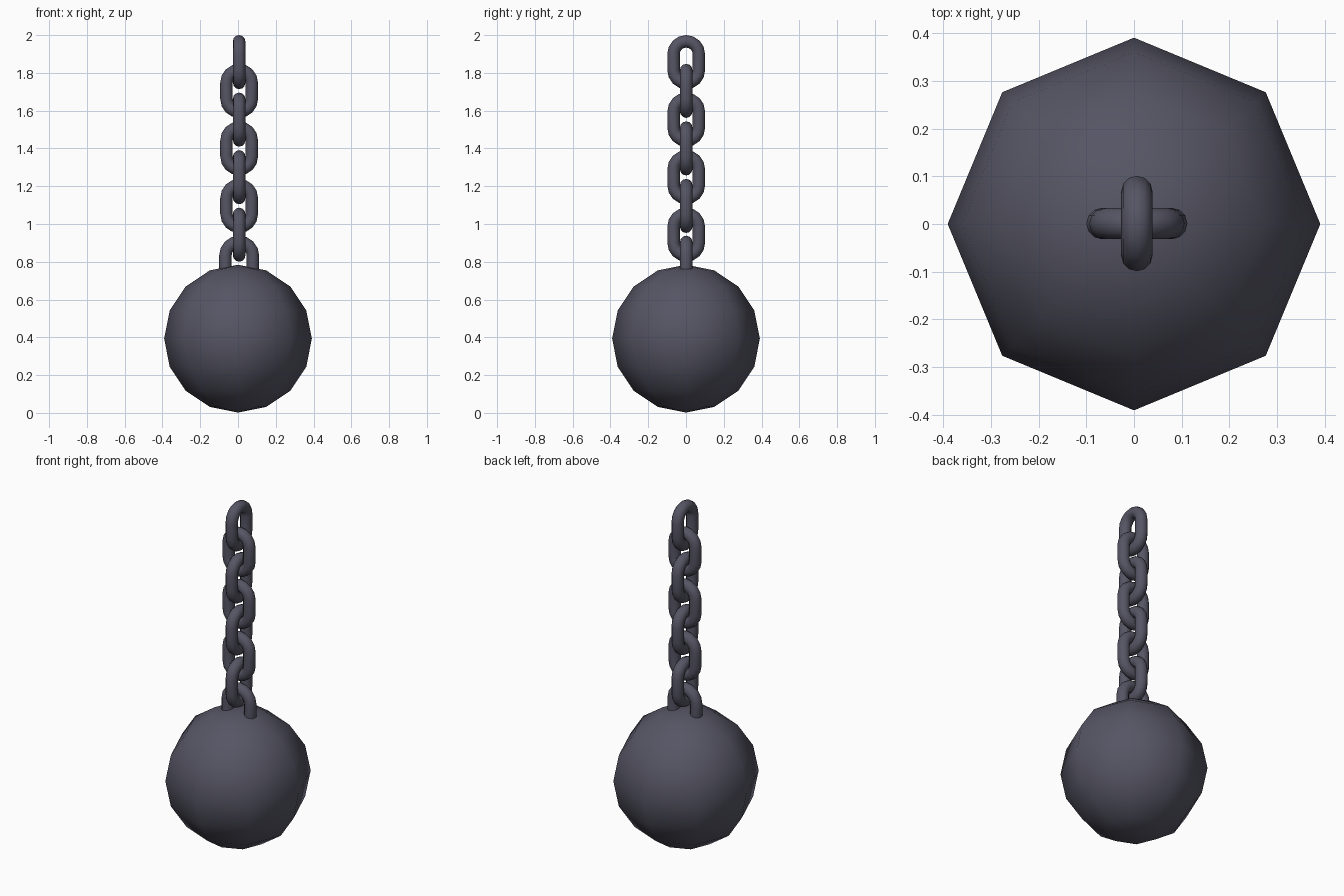
import bpy, math
from mathutils import Vector

if "Cube" in bpy.data.objects:
    bpy.data.objects.remove(bpy.data.objects["Cube"])

iron = bpy.data.materials.new("dark iron")
iron.diffuse_color = (0.092, 0.09, 0.127, 1)
iron.use_nodes = True
iron.node_tree.nodes["Principled BSDF"].inputs["Base Color"].default_value = iron.diffuse_color

TUBE = 0.033      # radius of the link wire
BEND = 0.067      # radius of the rounded link ends
HALF = 0.043      # half length of the straight sides
PITCH = 0.1523    # distance from link to link


def finish(obj):
    obj.data.materials.append(iron)
    for p in obj.data.polygons:
        p.use_smooth = True


def link(name, z, along_x, half=HALF, bend=BEND, arc=8, sides=12):
    # sweep a round section around a stadium-shaped path
    verts, faces = [], []
    path = []
    for end in (0, 1):
        for i in range(arc + 1):
            a = math.pi * (end + i / arc)
            out = Vector((math.cos(a), 0, math.sin(a)))
            path.append((out * bend + Vector((0, 0, half if end == 0 else -half)), out))
    for centre, out in path:
        for j in range(sides):
            t = 2 * math.pi * j / sides
            p = centre + out * (TUBE * math.cos(t)) + Vector((0, TUBE * math.sin(t), 0))
            verts.append((p.x, p.y, p.z) if along_x else (-p.y, p.x, p.z))
    n = len(path)
    for i in range(n):
        for j in range(sides):
            k, m = (i + 1) % n, (j + 1) % sides
            faces.append((i * sides + j, i * sides + m, k * sides + m, k * sides + j))
    mesh = bpy.data.meshes.new(name)
    mesh.from_pydata(verts, [], [f[::-1] for f in faces])
    mesh.update()
    obj = bpy.data.objects.new(name, mesh)
    obj.location = (0.006, 0.001, z)
    bpy.context.collection.objects.link(obj)
    finish(obj)


# heavy ball, eight sides around
bpy.ops.mesh.primitive_uv_sphere_add(segments=8, ring_count=8, radius=0.391, location=(0, 0, 0.393))
ball = bpy.context.object
ball.name = "ball"
finish(ball)

# chain, alternating links from the top down
top_z = 2.0 - (HALF + BEND + TUBE)
for i in range(7):
    link(f"chain_link_{i + 1}", top_z - i * PITCH, along_x=i % 2 == 1)

# slightly wider anchor link sunk into the ball
link("anchor_link", top_z - 7 * PITCH - 0.002, True, bend=0.073)
